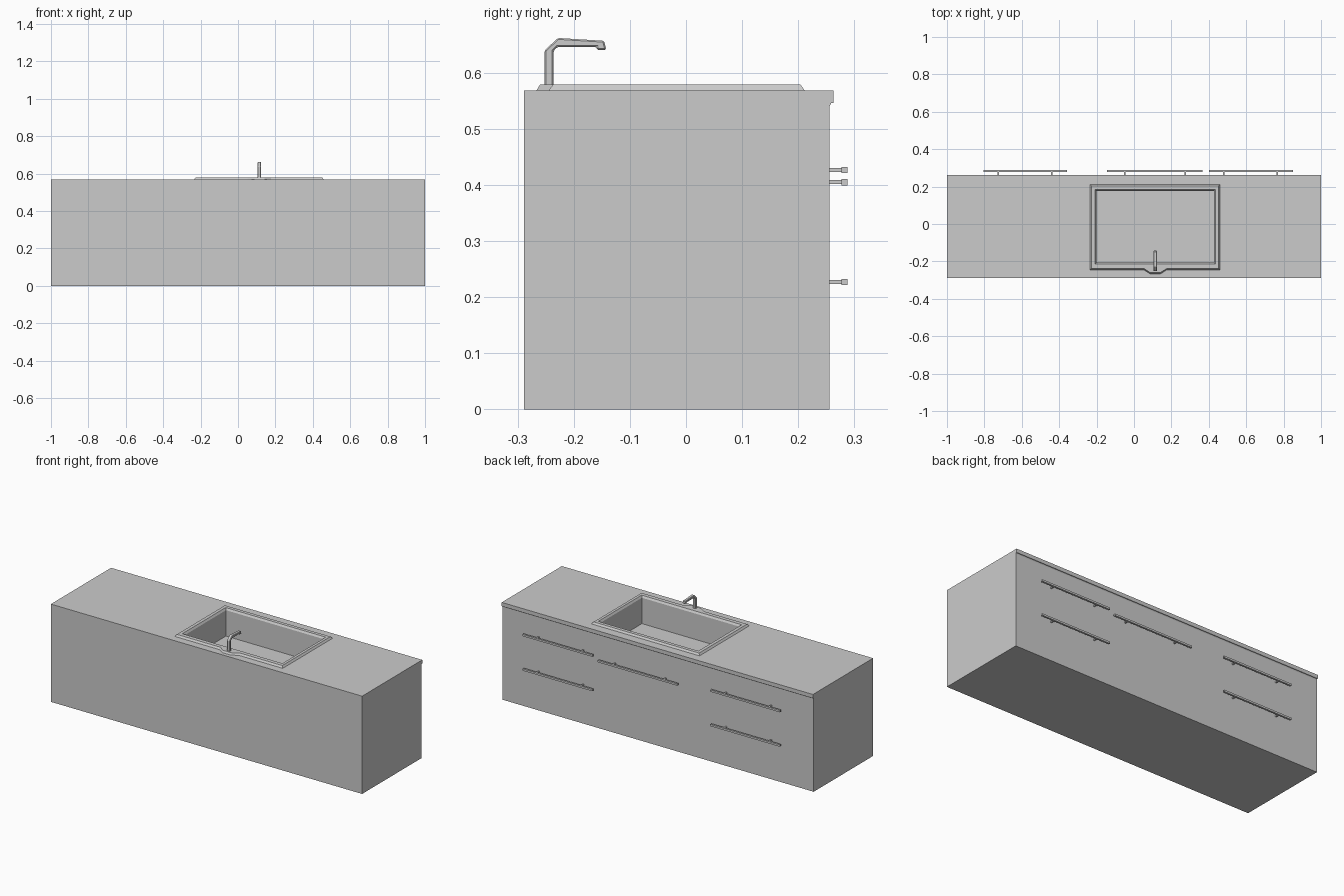
import bpy, bmesh

if "Cube" in bpy.data.objects:
    bpy.data.objects.remove(bpy.data.objects["Cube"])


def finish(bm, name):
    bmesh.ops.recalc_face_normals(bm, faces=bm.faces)
    me = bpy.data.meshes.new(name)
    bm.to_mesh(me)
    bm.free()
    ob = bpy.data.objects.new(name, me)
    bpy.context.collection.objects.link(ob)
    return ob


def extrude_x(name, profile, x0, x1):
    """Extrude a closed (y, z) profile along x."""
    bm = bmesh.new()
    face = bm.faces.new([bm.verts.new((x0, y, z)) for y, z in profile])
    ext = bmesh.ops.extrude_face_region(bm, geom=[face])
    bmesh.ops.translate(bm, vec=(x1 - x0, 0, 0),
                        verts=[v for v in ext["geom"] if isinstance(v, bmesh.types.BMVert)])
    return finish(bm, name)


def add_box(bm, x0, x1, y0, y1, z0, z1):
    vs = bmesh.ops.create_cube(bm, size=1)["verts"]
    bmesh.ops.scale(bm, vec=(x1 - x0, y1 - y0, z1 - z0), verts=vs)
    bmesh.ops.translate(bm, vec=((x0 + x1) / 2, (y0 + y1) / 2, (z0 + z1) / 2), verts=vs)


# Cabinet body with overhanging worktop lip
TOP = 0.568
cabinet = extrude_x("cabinet", [(-0.289, 0), (0.256, 0), (0.256, 0.54), (0.259, 0.546),
                                (0.263, 0.546), (0.263, TOP), (-0.289, TOP)], -1, 1)

# Basin pocket cut into the worktop
bm = bmesh.new()
add_box(bm, -0.201, 0.428, -0.207, 0.177, TOP - 0.15, TOP + 0.1)
cutter = finish(bm, "basin_cutter")
cutter.hide_render = True
mod = cabinet.modifiers.new("basin", 'BOOLEAN')
mod.operation = 'DIFFERENCE'
mod.solver = 'EXACT'
mod.object = cutter
bpy.context.view_layer.objects.active = cabinet
bpy.ops.object.modifier_apply(modifier=mod.name)
bpy.data.objects.remove(cutter)

# Raised sink rim with a small bump behind the basin for the tap
TAP_X = 0.114


def rim_ring(bm, x0, x1, y0, y1, z, bump):
    pts = [(x0, y0), (TAP_X - 0.062, y0), (TAP_X - 0.027, y0 - bump), (TAP_X + 0.027, y0 - bump),
           (TAP_X + 0.062, y0), (x1, y0), (x1, y1), (x0, y1)]
    return [bm.verts.new((x, y, z)) for x, y in pts]


bm = bmesh.new()
rings = [rim_ring(bm, -0.235, 0.459, -0.245, 0.212, TOP, 0.022),
         rim_ring(bm, -0.227, 0.451, -0.237, 0.204, TOP + 0.011, 0.023),
         rim_ring(bm, -0.208, 0.435, -0.214, 0.184, TOP + 0.011, 0),
         rim_ring(bm, -0.201, 0.428, -0.207, 0.177, TOP, 0)]
for a, b in zip(rings, rings[1:]):
    for i in range(8):
        j = (i + 1) % 8
        bm.faces.new((a[i], a[j], b[j], b[i]))
finish(bm, "sink_rim")

# Tap: upright, angled elbow and spout
tap = extrude_x("tap", [(-0.252, 0.575), (-0.236, 0.575), (-0.236, 0.639), (-0.229, 0.646),
                        (-0.159, 0.646), (-0.159, 0.641), (-0.142, 0.641), (-0.146, 0.657),
                        (-0.228, 0.662), (-0.252, 0.64)], TAP_X - 0.009, TAP_X + 0.009)
bev = tap.modifiers.new("soft_edges", 'BEVEL')
bev.width = 0.003
bev.segments = 1

# Drawer handles: bar on two posts
left, middle, right = (-0.805, -0.357), (-0.145, 0.367), (0.4, 0.85)
for name, (x0, x1), posts, z in [
        ("handle_left_upper", left, (-0.727, -0.44), 0.427),
        ("handle_left_lower", left, (-0.727, -0.44), 0.227),
        ("handle_middle", middle, (-0.05, 0.275), 0.405),
        ("handle_right_upper", right, (0.48, 0.765), 0.427),
        ("handle_right_lower", right, (0.48, 0.765), 0.227)]:
    bm = bmesh.new()
    add_box(bm, x0, x1, 0.277, 0.288, z - 0.0055, z + 0.0055)
    for px in posts:
        add_box(bm, px - 0.004, px + 0.004, 0.254, 0.277, z - 0.0035, z + 0.0035)
    finish(bm, name)
